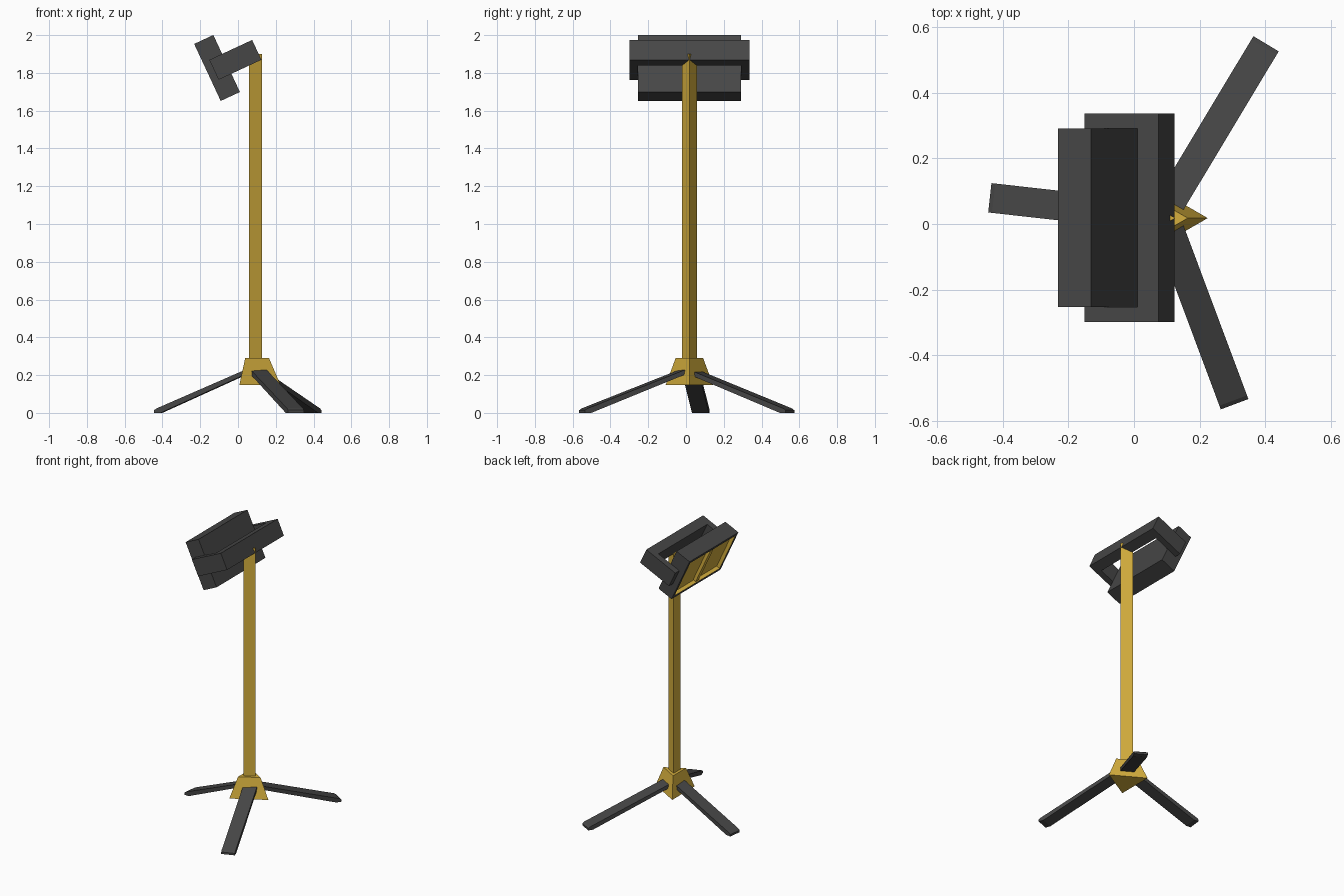
import bpy, bmesh
from math import sin, cos, radians
from mathutils import Matrix, Vector

if "Cube" in bpy.data.objects:
    bpy.data.objects.remove(bpy.data.objects["Cube"])


def material(name, color):
    m = bpy.data.materials.new(name)
    m.diffuse_color = color
    m.use_nodes = True
    m.node_tree.nodes["Principled BSDF"].inputs["Base Color"].default_value = m.diffuse_color
    return m


GOLD = material("yellow_paint", (0.67, 0.43, 0.048, 1))
DARK = material("dark_plastic", (0.062, 0.062, 0.062, 1))


def finish(name, bm, mats, matrix=Matrix()):
    bm.transform(matrix)
    bmesh.ops.recalc_face_normals(bm, faces=bm.faces)
    me = bpy.data.meshes.new(name)
    bm.to_mesh(me)
    bm.free()
    for m in mats:
        me.materials.append(m)
    ob = bpy.data.objects.new(name, me)
    bpy.context.collection.objects.link(ob)
    return ob


def loft(name, ring_a, ring_b, mat, matrix=Matrix()):
    """Solid between two matching outlines."""
    bm = bmesh.new()
    a = [bm.verts.new(p) for p in ring_a]
    b = [bm.verts.new(p) for p in ring_b]
    bm.faces.new(a[::-1])
    bm.faces.new(b)
    n = len(a)
    for i in range(n):
        j = (i + 1) % n
        bm.faces.new((a[i], a[j], b[j], b[i]))
    return finish(name, bm, [mat], matrix)


def cube(size):
    bm = bmesh.new()
    bmesh.ops.create_cube(bm, size=1)
    bm.transform(Matrix.Diagonal((*size, 1)))
    return bm


# Triangular pole and hub, one corner pointing to +x
CX, CY = 0.08, 0.018


def triangle(r, z):
    return [(CX + r * cos(radians(a)), CY + r * sin(radians(a)), z) for a in (0, 120, 240)]


loft("pole", triangle(0.046, 0.2), triangle(0.046, 1.9), GOLD)
loft("hub", triangle(0.145, 0.148), triangle(0.084, 0.29), GOLD)

# Three flat legs: tip position and heading, length from hub to tip
for i, (tip, heading, length) in enumerate((
        ((-0.44, 0.08), 173.6, 0.49),
        ((0.403, 0.55), 59.0, 0.60),
        ((0.307, -0.55), -69.5, 0.57))):
    side = [(-length, 0.23), (-length, 0.205), (-0.035, 0.0), (0, 0.0), (0, 0.014), (-0.012, 0.023)]
    place = Matrix.Translation((*tip, 0)) @ Matrix.Rotation(radians(heading), 4, 'Z')
    loft(f"leg_{i + 1}", [(x, -0.045, z) for x, z in side],
         [(x, 0.045, z) for x, z in side], DARK, place)

# Tilted lamp head
tilt = Matrix.Rotation(radians(-25), 4, 'Y')
head = Matrix.Translation((-0.111, 0.019, 1.826)) @ tilt
yoke = Matrix.Translation((-0.014, 0.019, 1.869)) @ tilt

# Lamp housing with recessed yellow front
D, W, H = 0.112, 0.546, 0.333
bm = cube((D, W, H))
bm.normal_update()
front = min(bm.faces, key=lambda f: f.calc_center_median().x)
bmesh.ops.inset_individual(bm, faces=[front], thickness=0.03)
walls = bmesh.ops.inset_individual(bm, faces=[front], thickness=0.0005, depth=-0.025)
for f in walls["faces"] + [front]:
    f.material_index = 1
finish("lamp_housing", bm, [DARK, GOLD], head)

# Divider between the two lamp panels
finish("panel_divider", cube((0.025, 0.035, H - 0.06)), [GOLD],
       head @ Matrix.Translation((-D / 2 + 0.016, 0, 0)))

# U-shaped bracket around the housing
L, BW, T, A = 0.125, 0.3175, 0.07, 0.045
u = [(-L, -BW), (L, -BW), (L, BW), (-L, BW),
     (-L, BW - A), (L - T, BW - A), (L - T, A - BW), (-L, A - BW)]
loft("bracket", [(x, y, -0.058) for x, y in u], [(x, y, 0.058) for x, y in u], DARK, yoke)
